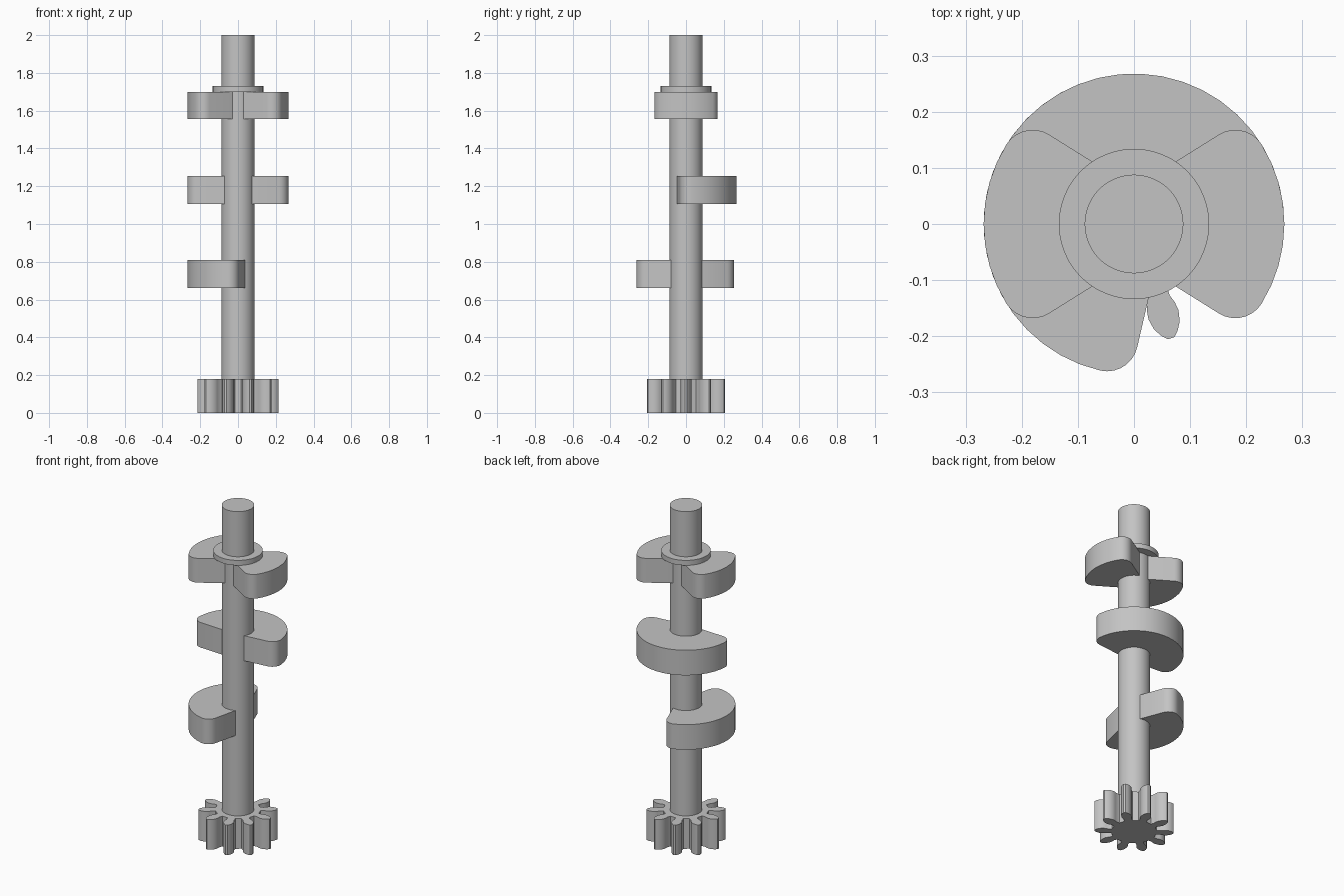
import bpy
import bmesh
from math import sin, cos, radians, pi

cube = bpy.data.objects.get("Cube")
if cube:
    bpy.data.objects.remove(cube, do_unlink=True)

# Single plain metal colour
COLOR = (0.55, 0.55, 0.55, 1.0)
steel = bpy.data.materials.new("grey_steel")
steel.use_nodes = True
steel.diffuse_color = COLOR
steel.node_tree.nodes["Principled BSDF"].inputs["Base Color"].default_value = COLOR

SHAFT_R = 0.088
CAM_R = 0.268
CORNER_R = 0.055


def polar(r, degrees, center=(0, 0)):
    a = radians(degrees)
    return center[0] + r * cos(a), center[1] + r * sin(a)


def prism(name, outline, z0, z1):
    """Extrude a counter-clockwise outline from z0 to z1."""
    bm = bmesh.new()
    base = bm.faces.new([bm.verts.new((x, y, z0)) for x, y in outline])
    top = bmesh.ops.extrude_face_region(bm, geom=[base], use_keep_orig=True)
    verts = [v for v in top["geom"] if isinstance(v, bmesh.types.BMVert)]
    bmesh.ops.translate(bm, verts=verts, vec=(0, 0, z1 - z0))
    bmesh.ops.recalc_face_normals(bm, faces=bm.faces)
    mesh = bpy.data.meshes.new(name)
    bm.to_mesh(mesh)
    bm.free()
    mesh.materials.append(steel)
    obj = bpy.data.objects.new(name, mesh)
    bpy.context.collection.objects.link(obj)
    bpy.ops.object.select_all(action="DESELECT")
    obj.select_set(True)
    bpy.context.view_layer.objects.active = obj
    bpy.ops.object.shade_smooth_by_angle(angle=radians(35))
    return obj


def disc(radius, count=48):
    return [polar(radius, 360 * i / count) for i in range(count)]


def cam(start, end):
    """Sector with rounded outer corners; its flanks run into the shaft."""
    reach = CAM_R - CORNER_R
    steps = 7
    points = []
    # starting flank and corner
    c = polar(reach, start)
    points.append(polar(CORNER_R, start - 90, polar(0.05, start)))
    points += [polar(CORNER_R, start - 90 + 90 * i / steps, c) for i in range(steps + 1)]
    # outer rim
    rim = max(2, round((end - start) / 8))
    points += [polar(CAM_R, start + (end - start) * i / rim) for i in range(1, rim)]
    # ending corner and flank
    c = polar(reach, end)
    points += [polar(CORNER_R, end + 90 * i / steps, c) for i in range(steps + 1)]
    points.append(polar(CORNER_R, end + 90, polar(0.05, end)))
    return points


def gear(teeth):
    """Leaf-shaped teeth given as (distance from axis, half width)."""
    flank = [(0.122, 0.022), (0.14, 0.021), (0.155, 0.026), (0.17, 0.028),
             (0.19, 0.024), (0.205, 0.015), (0.214, 0.006)]
    tooth = [(r, -w) for r, w in flank] + [(r, w) for r, w in reversed(flank)]
    points = []
    for i in range(teeth):
        a = 2 * pi * i / teeth
        points += [(r * cos(a) - w * sin(a), r * sin(a) + w * cos(a)) for r, w in tooth]
    return points


# Shaft, collar and drive gear
prism("shaft", disc(SHAFT_R), 0, 2)
prism("collar", disc(0.134), 1.70, 1.73)
prism("pinion_gear", gear(10), 0, 0.18)

# Cams, from the top of the shaft down
prism("upper_cam_left", cam(-32, 32), 1.555, 1.70)
prism("upper_cam_right", cam(148, 212), 1.555, 1.70)
prism("middle_cam", cam(6, 177), 1.105, 1.255)
prism("lower_cam", cam(111, 257), 0.66, 0.81)
